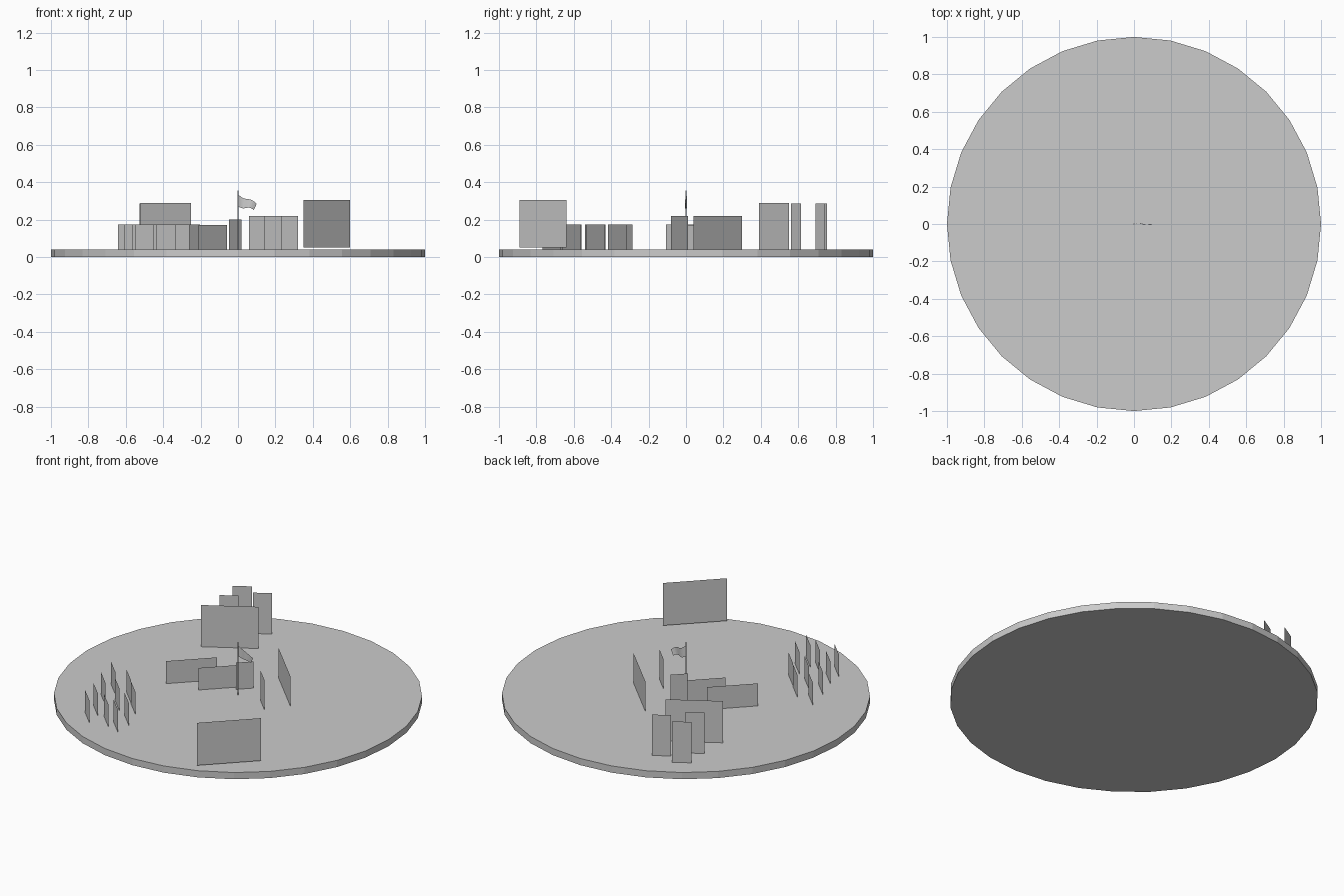
import bpy, bmesh, math

if "Cube" in bpy.data.objects:
    bpy.data.objects.remove(bpy.data.objects["Cube"])

TOP = 0.04  # top surface of the round board


def mesh_object(name, verts, faces):
    me = bpy.data.meshes.new(name)
    me.from_pydata(verts, [], faces)
    ob = bpy.data.objects.new(name, me)
    bpy.context.collection.objects.link(ob)
    return ob


def card(name, x, y, dx, dy, top, bottom=TOP):
    """Upright flat card centred on x, y and running along (dx, dy)."""
    a, b = (x - dx / 2, y - dy / 2), (x + dx / 2, y + dy / 2)
    return mesh_object(name, [(*a, bottom), (*b, bottom), (*b, top), (*a, top)],
                       [(0, 1, 2, 3)])


# Round board
bpy.ops.mesh.primitive_cylinder_add(vertices=32, radius=1, depth=TOP,
                                    location=(0, 0, TOP / 2))
bpy.context.object.name = "round_board"

# Large cards: front, back and right
card("front_card", 0.475, -0.765, 0.25, 0.25, 0.305, 0.05)
card("back_card", -0.385, 0.47, 0.27, 0.16, 0.29)
card("right_card", 0.19, 0.17, 0.26, -0.26, 0.22)
card("right_small_card", 0.187, -0.035, 0.09, -0.09, 0.22)

# Three narrow cards behind the back card
for x, y in [(-0.341, 0.718), (-0.481, 0.727), (-0.471, 0.588)]:
    card("back_narrow_card", x, y, 0.09, 0.053, 0.285)

# Cards around the flag
card("middle_card_left", -0.303, -0.008, 0.2, 0.2, 0.175)
card("middle_card_right", -0.135, 0.003, 0.15, 0.15, 0.172)
card("middle_small_card", -0.015, 0.084, 0.068, 0.068, 0.2)

# Crowd of small cards at the front left
crowd = [(-0.498, -0.715), (-0.517, -0.61), (-0.556, -0.48), (-0.592, -0.335),
         (-0.385, -0.697), (-0.31, -0.717), (-0.458, -0.49), (-0.309, -0.614),
         (-0.468, -0.367), (-0.355, -0.483)]
for x, y in crowd:
    card("crowd_card", x, y, 0.1, -0.1, 0.175)

# Flag pole
bpy.ops.mesh.primitive_cylinder_add(vertices=8, radius=0.004, depth=0.315,
                                    location=(0, 0, TOP + 0.1575))
bpy.context.object.name = "flag_pole"

# Drooping, waving flag
cols, rows = 10, 4
verts, faces = [], []
for i in range(cols + 1):
    t = i / cols
    wave = math.sin(t * math.tau)
    hi = 0.335 - 0.05 * t - 0.006 * wave
    lo = 0.272 - 0.02 * t - 0.006 * wave
    for j in range(rows + 1):
        s = j / rows
        verts.append(((0.1 - 0.015 * (1 - s)) * t, 0.006 * wave, lo + (hi - lo) * s))
for i in range(cols):
    for j in range(rows):
        k = i * (rows + 1) + j
        faces.append((k, k + rows + 1, k + rows + 2, k + 1))
mesh_object("flag", verts, faces)
